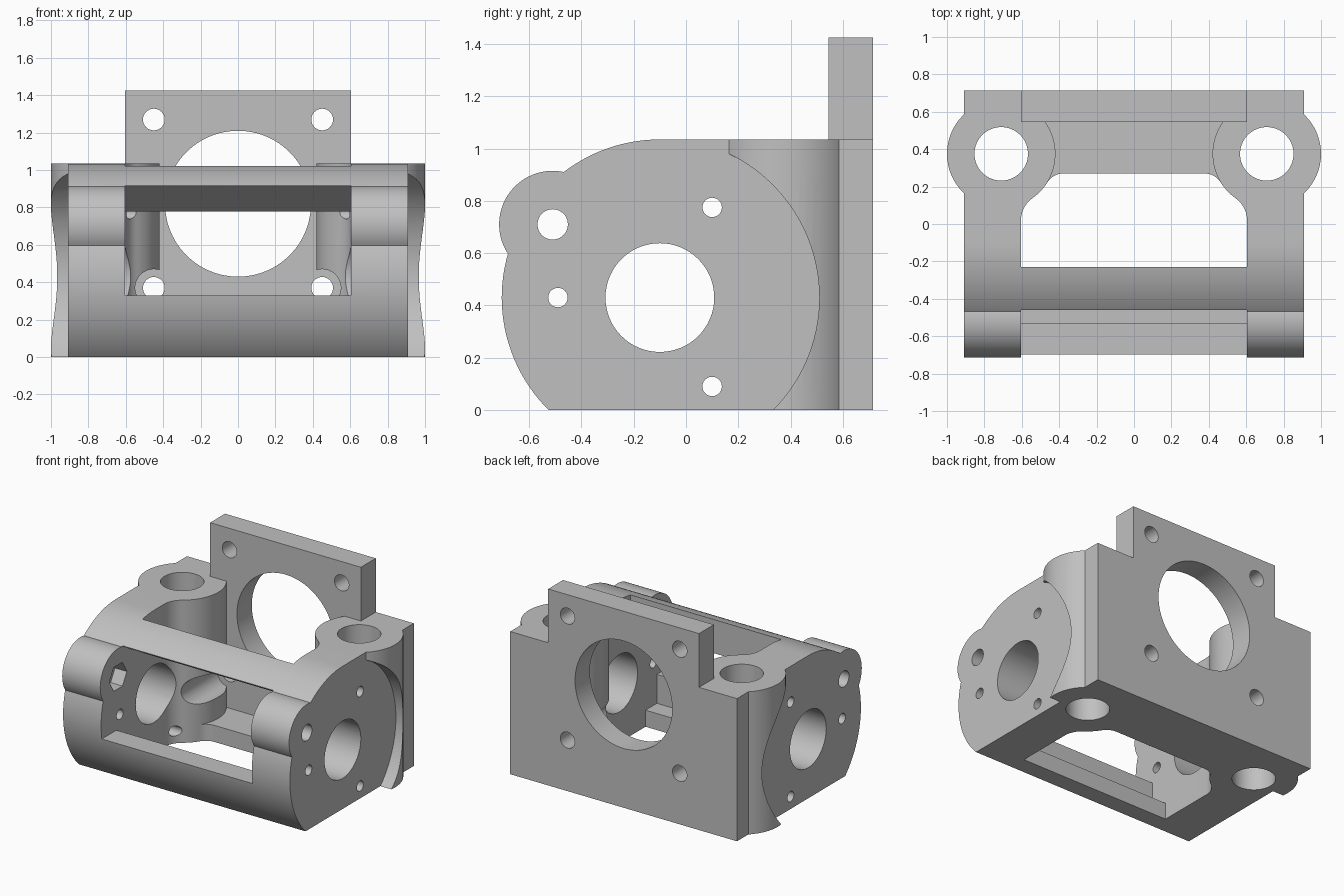
import bpy, bmesh
from math import cos, sin, pi, atan2, hypot

if "Cube" in bpy.data.objects:
    bpy.data.objects.remove(bpy.data.objects["Cube"], do_unlink=True)

grey = bpy.data.materials.new("Light grey")
grey.use_nodes = True
grey.diffuse_color = (0.53, 0.53, 0.53, 1)
grey.node_tree.nodes["Principled BSDF"].inputs["Base Color"].default_value = (0.53, 0.53, 0.53, 1)


def prism(name, pts, axis, lo, hi):
    """Extrude a closed 2D outline along an axis."""
    place = {"x": lambda p, d: (d, p[0], p[1]),
             "y": lambda p, d: (p[0], d, p[1]),
             "z": lambda p, d: (p[0], p[1], d)}[axis]
    bm = bmesh.new()
    ends = [[bm.verts.new(place(p, d)) for p in pts] for d in (lo, hi)]
    bm.faces.new(ends[0])
    bm.faces.new(ends[1])
    n = len(pts)
    for i in range(n):
        j = (i + 1) % n
        bm.faces.new((ends[0][i], ends[0][j], ends[1][j], ends[1][i]))
    bmesh.ops.recalc_face_normals(bm, faces=bm.faces)
    mesh = bpy.data.meshes.new(name)
    bm.to_mesh(mesh)
    bm.free()
    mesh.materials.append(grey)
    ob = bpy.data.objects.new(name, mesh)
    bpy.context.collection.objects.link(ob)
    return ob


def arc(c, r, a, b, n=24):
    return [(c[0] + r * cos(a + (b - a) * i / n), c[1] + r * sin(a + (b - a) * i / n))
            for i in range(n + 1)]


def tube(name, c, r, axis, lo, hi, n=64):
    return prism(name, arc(c, r, 0, 2 * pi, n)[:-1], axis, lo, hi)


def combine(target, tool, operation):
    """Apply a boolean and discard the tool."""
    mod = target.modifiers.new("Boolean", "BOOLEAN")
    mod.operation, mod.solver, mod.object = operation, "EXACT", tool
    graph = bpy.context.evaluated_depsgraph_get()
    mesh = bpy.data.meshes.new_from_object(target.evaluated_get(graph))
    target.modifiers.clear()
    target.data = mesh
    bpy.data.objects.remove(tool, do_unlink=True)


def rect(a, b, c, d):
    return [(a, c), (b, c), (b, d), (a, d)]


# Main dimensions
AXIS, R, TOP = (-0.10, 0.43), 0.605, 1.035
POST, POST_R = (0.71, 0.375), 0.29
BACK, PLATE, HALF, IN = 0.715, 0.545, 0.91, 0.605
FLOOR, PIN = 0.12, (-0.51, 0.71)

# Body: rounded front, flat top and back
start = pi + atan2(AXIS[1], (R ** 2 - AXIS[1] ** 2) ** 0.5)
body = prism("housing", arc(AXIS, R, start, pi / 2, 48) + [(BACK, TOP), (BACK, 0)], "x", -HALF, HALF)
combine(body, tube("pin_lug", PIN, 0.205, "x", -HALF, HALF), "UNION")
combine(body, prism("plate", rect(-IN, IN, 0.8, 1.425), "y", PLATE, BACK), "UNION")

# Side bulges of the rod posts, cleared by the round side faces
for s in (-1, 1):
    bulge = tube("bulge", (s * POST[0], POST[1]), POST_R, "z", 0, TOP)
    combine(bulge, tube("cut", AXIS, R + 0.005, "x", *sorted((s * HALF, s * 1.2)), 96), "DIFFERENCE")
    combine(body, bulge, "UNION")


def plan(front, back, blend):
    """Cavity outline running around the posts, with filleted corners."""
    f = 0.15
    cx = IN - f
    dy = ((POST_R + f) ** 2 - (POST[0] - cx) ** 2) ** 0.5
    lower = atan2(-dy, cx - POST[0]) + 2 * pi
    half = [(IN, front)] + arc((cx, POST[1] - dy), f, 0, lower - pi, 10)
    if blend:
        cy = back - blend
        h = POST[1] - cy
        dx = ((POST_R + blend) ** 2 - h ** 2) ** 0.5
        end = atan2(-h, -dx) + 2 * pi
        half += arc(POST, POST_R, lower, end, 8)[1:]
        half += arc((POST[0] - dx, cy), blend, end - pi, pi / 2, 8)[1:]
    else:
        h = back - POST[1]
        end = atan2(h, -(POST_R ** 2 - h ** 2) ** 0.5)
        half += arc(POST, POST_R, lower, end, 24)[1:]
    return half + [(-x, y) for x, y in reversed(half)]


# Cavity, floor opening and front window under the cross bar
combine(body, prism("cavity", plan(-0.23, PLATE, 0), "z", FLOOR, 1.2), "DIFFERENCE")
combine(body, prism("opening", plan(-0.40, 0.27, 0.10), "z", -0.1, FLOOR + 0.05), "DIFFERENCE")
window = [(-0.9, 0.33), (-0.53, 0.33), (-0.53, FLOOR), (-0.2, FLOOR), (-0.2, 0.76),
          (-0.23, 0.777), (-0.46, 0.912), (-0.46, 0.96), (-0.9, 0.96)]
combine(body, prism("window", window, "x", -IN, IN), "DIFFERENCE")

# Side bores: shaft, three screws and the pin
for c, r in ((AXIS, 0.208), ((0.10, 0.775), 0.037), ((0.10, 0.09), 0.037),
             ((-0.49, 0.43), 0.037), (PIN, 0.058)):
    combine(body, tube("bore", c, r, "x", -1.2, 1.2), "DIFFERENCE")
combine(body, tube("nut_pocket", PIN, 0.10, "x", -0.70, -0.5, 6), "DIFFERENCE")

# Back plate bore, screw holes and screw head clearances in the posts
combine(body, tube("plate_bore", (0, 0.82), 0.39, "y", 0.5, 0.9, 96), "DIFFERENCE")
for s in (-1, 1):
    for z in (0.37, 1.27):
        combine(body, tube("screw", (s * 0.45, z), 0.058, "y", 0.4, 0.9, 32), "DIFFERENCE")
    combine(body, tube("clearance", (s * 0.45, 0.37), 0.10, "y", 0, PLATE, 48), "DIFFERENCE")
    combine(body, tube("rod_bore", (s * POST[0], POST[1]), 0.143, "z", -0.2, 1.2), "DIFFERENCE")

# Smooth curved walls, crisp edges
bpy.ops.object.select_all(action="DESELECT")
body.select_set(True)
bpy.context.view_layer.objects.active = body
bpy.ops.object.shade_smooth_by_angle(angle=0.5)
